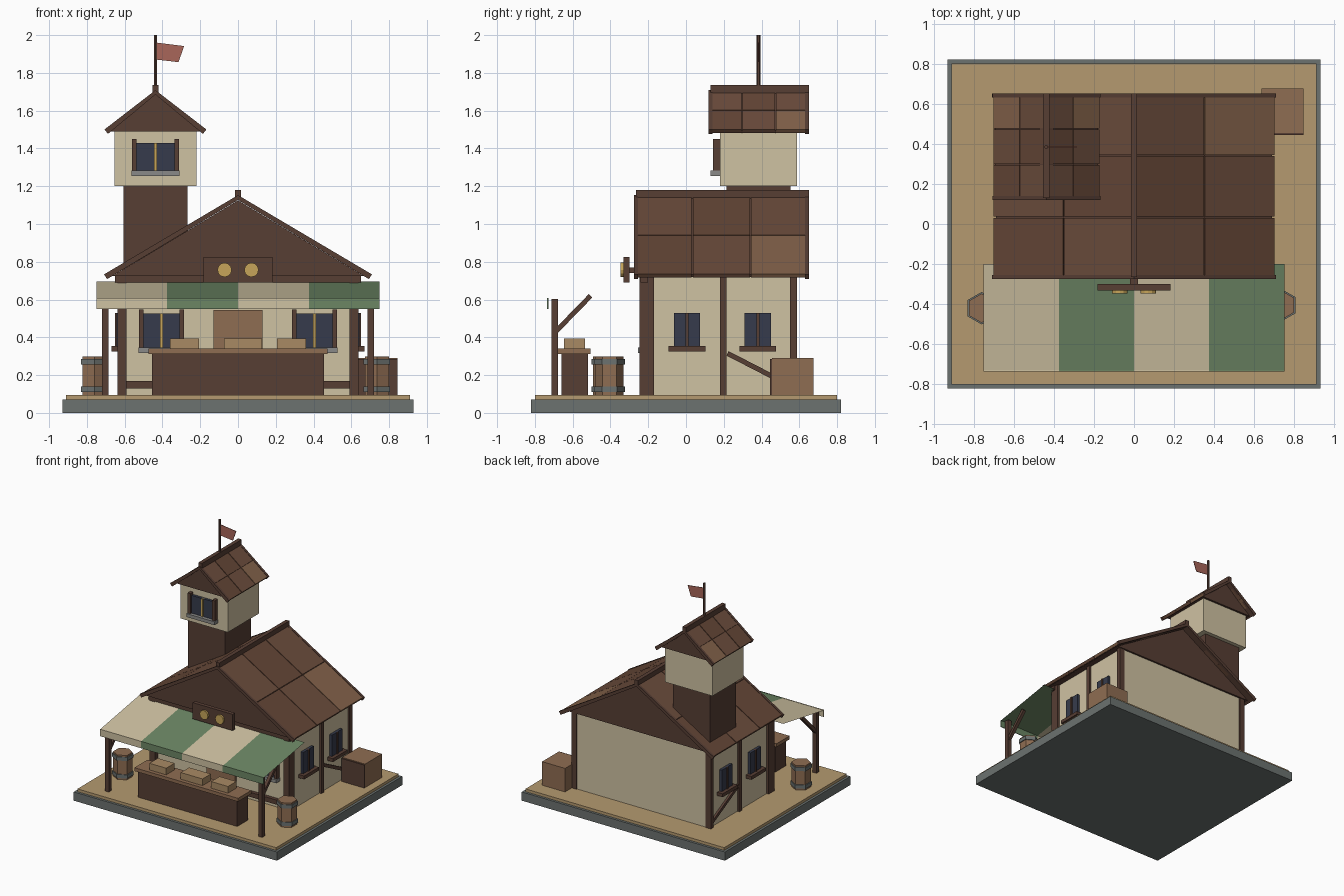
import bpy, bmesh, math
from mathutils import Matrix, Vector

if "Cube" in bpy.data.objects:
    bpy.data.objects.remove(bpy.data.objects["Cube"])

def mat(name, hexa):
    m = bpy.data.materials.new(name)
    rgb = [int(hexa[i:i + 2], 16) / 255 for i in (0, 2, 4)]
    m.diffuse_color = [((c + .055) / 1.055) ** 2.4 for c in rgb] + [1]
    m.use_nodes = True
    m.node_tree.nodes["Principled BSDF"].inputs["Base Color"].default_value = m.diffuse_color
    return m

STONE, SAND = mat("stone", "6C7270"), mat("sand", "B59A70")
CREAM, DARK = mat("plaster", "CFC2A2"), mat("dark_wood", "573E34")
WOOD, LIGHT = mat("wood", "8F6D52"), mat("light_wood", "A98A64")
GLASS, GOLD = mat("glass", "363B4C"), mat("gold", "C7A55A")
GREEN, RED = mat("green_cloth", "6C8664"), mat("red_cloth", "A8665A")
ROOF = [mat("roof_a", "6B4C3C"), mat("roof_b", "644636"), mat("roof_c", "83624A")]
GREY = mat("grey_trim", "8A8A88")

def finish(name, bm, material, M=Matrix()):
    bmesh.ops.recalc_face_normals(bm, faces=bm.faces)
    me = bpy.data.meshes.new(name)
    bm.to_mesh(me)
    bm.free()
    me.transform(M)
    me.materials.append(material)
    ob = bpy.data.objects.new(name, me)
    bpy.context.collection.objects.link(ob)
    return ob

def box(name, x, y, z, material, M=Matrix()):
    """Box from (min, max) pairs."""
    bm = bmesh.new()
    bmesh.ops.create_cube(bm, size=1)
    for v in bm.verts:
        v.co = [(r[0] + r[1]) / 2 + c * (r[1] - r[0]) for c, r in zip(v.co, (x, y, z))]
    return finish(name, bm, material, M)

def prism(name, pts, y0, y1, material):
    """Extrude an x-z profile along y."""
    bm = bmesh.new()
    f = bm.faces.new([bm.verts.new((x, y0, z)) for x, z in pts])
    if y1 != y0:
        ext = bmesh.ops.extrude_face_region(bm, geom=[f])["geom"]
        for v in ext:
            if isinstance(v, bmesh.types.BMVert):
                v.co.y = y1
    return finish(name, bm, material)

def cyl(name, r, h, n, loc, material, rot=Matrix()):
    bm = bmesh.new()
    bmesh.ops.create_cone(bm, cap_ends=True, segments=n, radius1=r, radius2=r, depth=h)
    return finish(name, bm, material, Matrix.Translation(loc) @ rot)

def bar(name, x, a, b, t, material):
    """Square timber in the y-z plane between a and b."""
    d = Vector((0, b[0] - a[0], b[1] - a[1]))
    M = Matrix.Translation((x, (a[0] + b[0]) / 2, (a[1] + b[1]) / 2)) @ d.to_track_quat('Z', 'X').to_matrix().to_4x4()
    h, L = t / 2, d.length / 2
    box(name, (-h, h), (-h, h), (-L, L), material, M)

def gable_roof(name, cx, half, ze, zr, y0, y1, light):
    """Six panels per slope, rake boards and a ridge beam."""
    n = Vector((zr - ze, half)).normalized() * 0.022
    dy = (y1 - y0) / 3
    for s in (-1, 1):
        def pt(t, k):
            return (cx + s * (half * t - n.x * k * (t > 0)), zr - (zr - ze) * t - n.y * k)
        for r in range(2):
            for c in range(3):
                a, b = r / 2 + .006 * r, (r + 1) / 2
                m = ROOF[2] if (s, r, c) in light else ROOF[(r + c) % 2]
                prism(f"{name}_panel", [pt(a, 0), pt(b, 0), pt(b, 1), pt(a, 1)],
                      y0 + dy * c + .003, y0 + dy * (c + 1) - .003, m)
        prism(f"{name}_underlay", [pt(0, .4), pt(.99, .4), pt(.99, 1.1), pt(0, 1.1)], y0 + .005, y1 - .005, DARK)
        for y in (y0, y1 - .02):
            prism(f"{name}_rake_board", [pt(0, -.15), pt(1.01, -.15), pt(1.01, 1.2), pt(0, 1.2)], y, y + .02, DARK)
    box(f"{name}_ridge", (cx - .016, cx + .016), (y0 + .01, y1), (zr - .015, zr + .03), DARK)

def window(name, M, w, h, shutters):
    """Window facing local -y, origin at the bottom centre on the wall."""
    a = w / 2
    box(f"{name}_glass", (-a, a), (-.022, .01), (0, h), GLASS, M)
    box(f"{name}_mullion", (-.008, .008), (-.03, 0), (0, h), GOLD if shutters else DARK, M)
    if shutters:
        for s in (-1, 1):
            box(f"{name}_shutter", sorted((s * a, s * (a + .024))), (-.038, 0), (-.005, h + .02), DARK, M)
    box(f"{name}_sill", (-a - .028, a + .028), (-.05, 0), (-.025, .003), GREY if shutters else DARK, M)

# Base
box("base_slab", (-.93, .93), (-.82, .82), (0, .072), STONE)
box("ground_top", (-.91, .91), (-.80, .80), (.07, .095), SAND)

# House body and gable block
box("house_walls", (-.62, .62), (-.205, .58), (.09, .725), CREAM)
prism("gable_block", [(-.665, .725), (.665, .725), (0, 1.125)], -.255, .595, DARK)
gable_roof("main_roof", 0, .70, .735, 1.15, -.275, .65, {(1, 1, 2)})

# Timber frame
for s in (-1, 1):
    for y in ((-.245, -.17), (.18, .215), (.55, .587)):
        box("wall_post", sorted((s * .59, s * .638)), y, (.09, .725), DARK)
    bar("wall_brace", s * .625, (.22, .315), (.56, .14), .026, DARK)
box("front_top_beam", (-.65, .65), (-.24, -.2), (.69, .735), DARK)
for s in (-1, 1):
    box("front_low_beam", sorted((s * .13, s * .6)), (-.235, -.2), (.13, .168), DARK)
box("door", (-.13, .13), (-.225, -.2), (.09, .545), WOOD)

# Windows
for s in (-1, 1):
    window("front_window", Matrix.Translation((s * .405, -.205, .342)), .19, .185, True)
    for y in (.005, .38):
        M = Matrix.Translation((s * .62, y, .35)) @ Matrix.Rotation(s * math.pi / 2, 4, 'Z')
        window("side_window", M, .138, .18, False)

# Tower
TX, TY = -.437, .384
box("tower_shaft", (TX - .17, TX + .17), (TY - .17, TY + .17), (.72, 1.2), DARK)
box("tower_room", (TX - .217, TX + .217), (TY - .203, TY + .203), (1.2, 1.49), CREAM)
prism("tower_gable", [(TX - .25, 1.49), (TX + .25, 1.49), (TX, 1.69)], TY - .22, TY + .22, DARK)
gable_roof("tower_roof", TX, .265, 1.50, 1.706, .12, .65, {(1, 1, 2), (-1, 1, 2)})
window("tower_window", Matrix.Translation((TX, TY - .203, 1.28)), .2, .15, True)
cyl("flag_pole", .01, .32, 6, (TX, TY, 1.84), DARK)
prism("flag", [(-.43, 1.96), (-.285, 1.942), (-.315, 1.857), (-.43, 1.87)], TY - .002, TY + .002, RED)

# Striped awning with valance
for i in range(4):
    x0, x1 = -.75 + .375 * i, -.375 + .375 * i
    m = GREEN if i % 2 else CREAM
    bm = bmesh.new()
    bm.faces.new([bm.verts.new(p) for p in ((x0, -.73, .605), (x1, -.73, .605), (x1, -.2, .695), (x0, -.2, .695))])
    finish("awning_stripe", bm, m)
    box("awning_valance", (x0, x1), (-.735, -.729), (.55, .607), m)
for s in (-1, 1):
    box("awning_post", sorted((s * .685, s * .72)), (-.712, -.677), (.09, .602), DARK)
    bar("awning_brace", s * .702, (-.69, .43), (-.505, .62), .026, DARK)

# Hanging sign with two gold discs
box("sign_board", (-.183, .183), (-.332, -.3), (.69, .825), DARK)
box("sign_bracket", (-.02, .02), (-.3, -.25), (.74, .77), DARK)
for s in (-1, 1):
    cyl("sign_disc", .038, .016, 12, (s * .071, -.339, .757), GOLD, Matrix.Rotation(math.pi / 2, 4, 'X'))

# Market counter and goods
box("counter_body", (-.455, .455), (-.66, -.52), (.09, .315), DARK)
box("counter_top", (-.475, .475), (-.677, -.505), (.312, .34), WOOD)
for x0, x1 in ((-.36, -.206), (-.073, .127), (.206, .36)):
    box("goods_box", (x0, x1), (-.645, -.535), (.338, .395), LIGHT)

# Barrels
for x, y in ((-.76, -.42), (.735, -.405)):
    cyl("barrel", .073, .205, 6, (x, y, .195), WOOD)
    for z in (.125, .27):
        cyl("barrel_hoop", .081, .03, 6, (x, y, z), STONE)

# Crate
box("crate", (.635, .845), (.455, .675), (.09, .29), WOOD)
box("crate_batten", (.635, .845), (.445, .457), (.09, .285), DARK)
